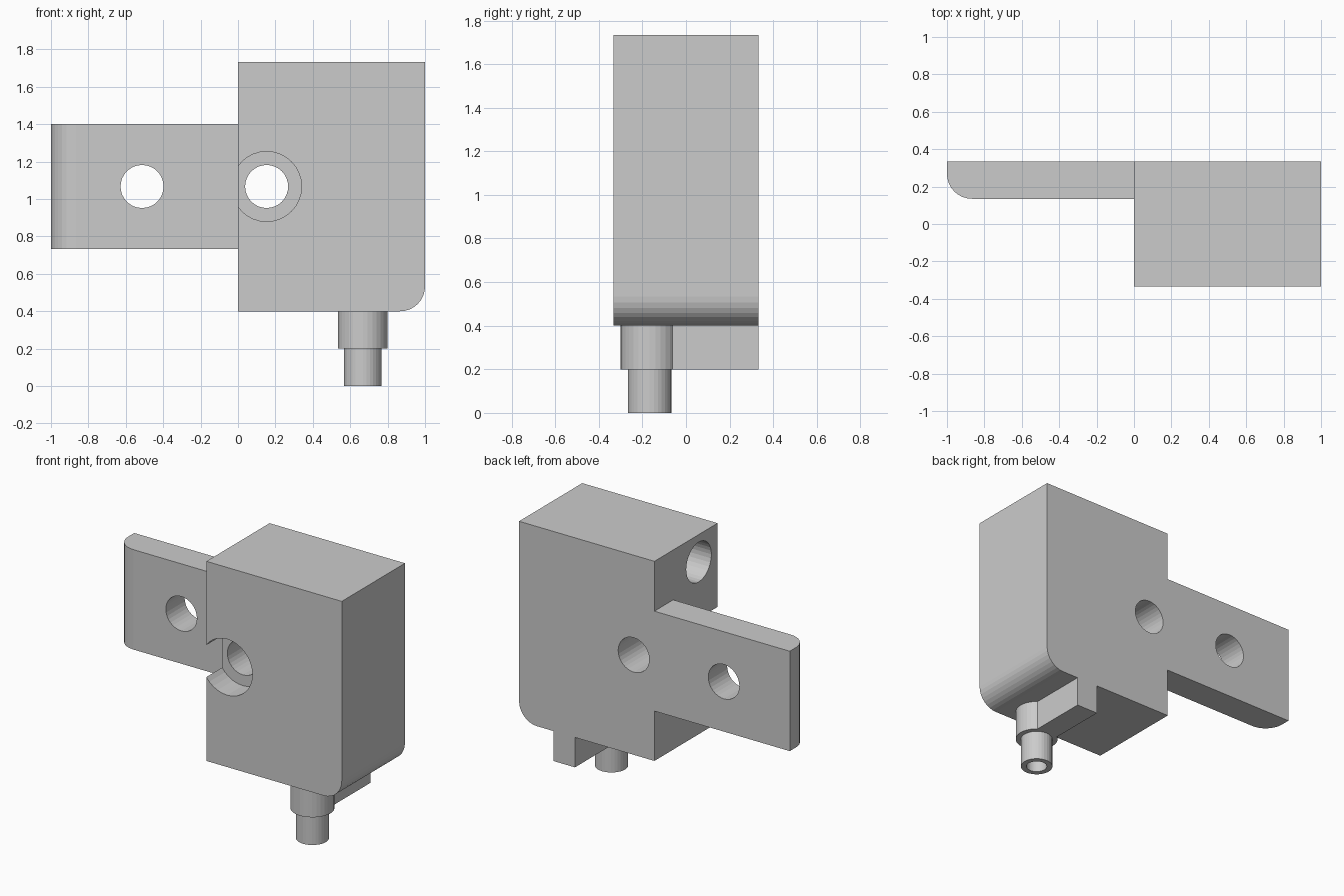
import bpy, math
from mathutils import Matrix, Vector

if "Cube" in bpy.data.objects:
    bpy.data.objects.remove(bpy.data.objects["Cube"])


def prism(name, pts, place, lo, hi):
    """Extrude a 2D outline from lo to hi; place(u, v, w) gives the 3D point."""
    n = len(pts)
    verts = [place(u, v, w) for w in (lo, hi) for u, v in pts]
    faces = [list(range(n))[::-1], list(range(n, 2 * n))]
    faces += [[i, (i + 1) % n, n + (i + 1) % n, n + i] for i in range(n)]
    me = bpy.data.meshes.new(name)
    me.from_pydata(verts, [], faces)
    ob = bpy.data.objects.new(name, me)
    bpy.context.collection.objects.link(ob)
    bpy.context.view_layer.objects.active = ob
    ob.select_set(True)
    bpy.ops.object.mode_set(mode='EDIT')
    bpy.ops.mesh.select_all(action='SELECT')
    bpy.ops.mesh.normals_make_consistent(inside=False)
    bpy.ops.object.mode_set(mode='OBJECT')
    ob.select_set(False)
    return ob


def arc(cx, cy, r, a0, a1, n=8):
    return [(cx + r * math.cos(math.radians(a0 + (a1 - a0) * i / n)),
             cy + r * math.sin(math.radians(a0 + (a1 - a0) * i / n))) for i in range(n + 1)]


def rod(name, start, end, r):
    start, end = Vector(start), Vector(end)
    d = end - start
    bpy.ops.mesh.primitive_cylinder_add(vertices=32, radius=r, depth=d.length)
    ob = bpy.context.object
    ob.name = name
    ob.matrix_world = Matrix.Translation((start + end) / 2) @ d.to_track_quat('Z', 'Y').to_matrix().to_4x4()
    return ob


def combine(target, tool, op):
    bpy.context.view_layer.update()
    m = target.modifiers.new(tool.name, 'BOOLEAN')
    m.operation, m.object, m.solver = op, tool, 'EXACT'
    bpy.context.view_layer.objects.active = target
    bpy.ops.object.modifier_apply(modifier=m.name)
    bpy.data.objects.remove(tool)


H = 1 / 3          # half depth of the block
R = 0.133          # edge rounding
NX, NY = 0.667, -0.167   # nozzle axis
HZ = 1.067         # screw hole height


def front(u, v, w):
    return (u, w, v)


def plan(u, v, w):
    return (u, v, w)


# main block with one rounded lower edge
body = prism("nozzle_block", [(0, 1.733), (0, 0.4)] + arc(1 - R, 0.4 + R, R, -90, 0) + [(1, 1.733)],
             front, -H, H)

# side mounting flange with a rounded front corner
flange = prism("flange", [(0.06, H), (-1, H)] + arc(-1 + R, 0.135 + R, R, 180, 270) + [(0.06, 0.135)],
               plan, 0.733, 1.4)

# stepped nozzle and the rib behind it
collar = rod("collar", (NX, NY, 0.2), (NX, NY, 0.5), R)
rib = prism("rib", [(NX - 0.08, NY), (NX + 0.08, NY), (NX + 0.08, H), (NX - 0.08, H)], plan, 0.2, 0.5)
tip = rod("tip", (NX, NY, 0), (NX, NY, 0.3), 0.1)
for part in (flange, collar, rib, tip):
    combine(body, part, 'UNION')

# screw holes, counterbore, side port and nozzle bore
cutters = [
    rod("flange_hole", (-0.513, -0.6, HZ), (-0.513, 0.6, HZ), 0.115),
    rod("block_hole", (0.153, -0.6, HZ), (0.153, 0.6, HZ), 0.115),
    rod("counterbore", (0.153, -0.6, HZ), (0.153, -0.167, HZ), 0.187),
    rod("side_port", (-0.2, -0.135, 1.55), (0.69, -0.135, 1.55), R),
    rod("nozzle_bore", (NX, NY, -0.2), (NX, NY, 1.53), 0.065),
]
for c in cutters:
    combine(body, c, 'DIFFERENCE')
